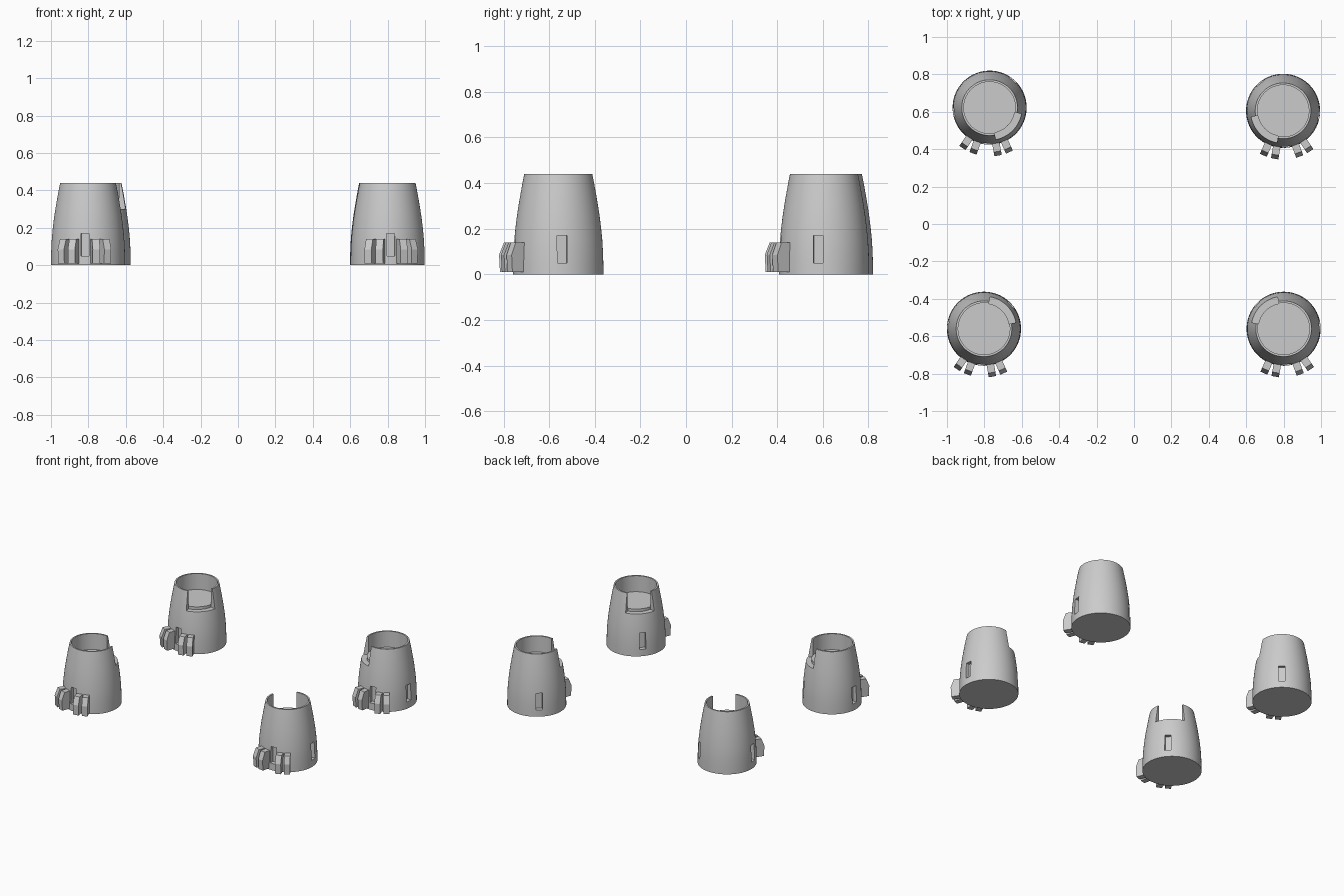
import bpy, bmesh
from math import radians, cos, sin, pi

if "Cube" in bpy.data.objects:
    bpy.data.objects.remove(bpy.data.objects["Cube"])

SEG = 96


def add_object(name, bm, loc):
    bmesh.ops.recalc_face_normals(bm, faces=bm.faces)
    me = bpy.data.meshes.new(name)
    bm.to_mesh(me)
    bm.free()
    ob = bpy.data.objects.new(name, me)
    ob.location = loc
    bpy.context.collection.objects.link(ob)
    return ob


def lathe(bm, profile):
    # profile runs from the axis at the bottom to the axis at the top
    rings = []
    for r, z in profile:
        rings.append([bm.verts.new((r * cos(2 * pi * i / SEG), r * sin(2 * pi * i / SEG), z))
                      for i in range(SEG)])
    for a, b in zip(rings, rings[1:]):
        for i in range(SEG):
            j = (i + 1) % SEG
            bm.faces.new((a[i], a[j], b[j], b[i]))
    bm.faces.new(rings[0])
    bm.faces.new(rings[-1])


def slab(bm, profile, angle, thick):
    # flat (radius, height) outline, given a thickness and turned to an angle
    a = radians(angle)
    sides = [[bm.verts.new((r * cos(a) - t * sin(a), r * sin(a) + t * cos(a), z))
              for r, z in profile] for t in (-thick / 2, thick / 2)]
    n = len(profile)
    for s in sides:
        bm.faces.new(s)
    for i in range(n):
        j = (i + 1) % n
        bm.faces.new((sides[0][i], sides[0][j], sides[1][j], sides[1][i]))


def wedge(bm, angle, half, r0, r1, z0, z1, steps=24):
    # curved block that opens the notch in the wall
    rings = []
    for k in range(steps + 1):
        a = radians(angle - half + 2 * half * k / steps)
        rings.append([bm.verts.new((r * cos(a), r * sin(a), z))
                      for r, z in ((r0, z0), (r1, z0), (r1, z1), (r0, z1))])
    for p, q in zip(rings, rings[1:]):
        for i in range(4):
            j = (i + 1) % 4
            bm.faces.new((p[i], p[j], q[j], q[i]))
    bm.faces.new(rings[0])
    bm.faces.new(rings[-1])


# tapering outer wall, rim, then straight inner wall down to the floor
CUP = [(0.198, 0), (0.1975, 0.05), (0.196, 0.1), (0.193, 0.15), (0.188, 0.2), (0.182, 0.25),
       (0.1745, 0.3), (0.166, 0.35), (0.157, 0.4), (0.149, 0.44), (0.138, 0.44), (0.138, 0.322)]
TOE = [(0.17, 0.01), (0.256, 0.01), (0.26, 0.085), (0.238, 0.14), (0.17, 0.14)]
SLOT = [(0.165, 0.05), (0.25, 0.05), (0.25, 0.17), (0.165, 0.17)]


def build_foot(name, loc, left, notch, slots):
    def turn(a):
        return 180 - a if left else a

    bm = bmesh.new()
    lathe(bm, CUP)
    cup = add_object(name + "_cup", bm, loc)

    # notch and claw slots
    bm = bmesh.new()
    wedge(bm, turn(notch), 34, 0.137, 0.26, 0.302, 0.5)
    for a in slots:
        slab(bm, SLOT, turn(a), 0.043)
    cutter = add_object(name + "_cutter", bm, loc)
    cutter.hide_render = True
    mod = cup.modifiers.new("cut", 'BOOLEAN')
    mod.object = cutter
    mod.operation = 'DIFFERENCE'
    mod.solver = 'EXACT'
    bpy.ops.object.select_all(action='DESELECT')
    cup.select_set(True)
    bpy.context.view_layer.objects.active = cup
    bpy.ops.object.modifier_apply(modifier=mod.name)
    bpy.data.objects.remove(cutter)
    bpy.ops.object.shade_smooth_by_angle(angle=radians(30))

    # four front toes
    bm = bmesh.new()
    for d in (-29, -15, 15, 29):
        slab(bm, TOE, turn(275 + d), 0.04)
    add_object(name + "_toes", bm, loc)


FRONT_SLOTS = (275, 5, 138)
BACK_SLOTS = (275, -7.5, 130)
build_foot("front_right", (0.80, -0.56, 0), False, 135, FRONT_SLOTS)
build_foot("front_left", (-0.802, -0.56, 0), True, 135, FRONT_SLOTS)
build_foot("back_right", (0.797, 0.605, 0), False, 225, BACK_SLOTS)
build_foot("back_left", (-0.772, 0.622, 0), True, 225, BACK_SLOTS)
